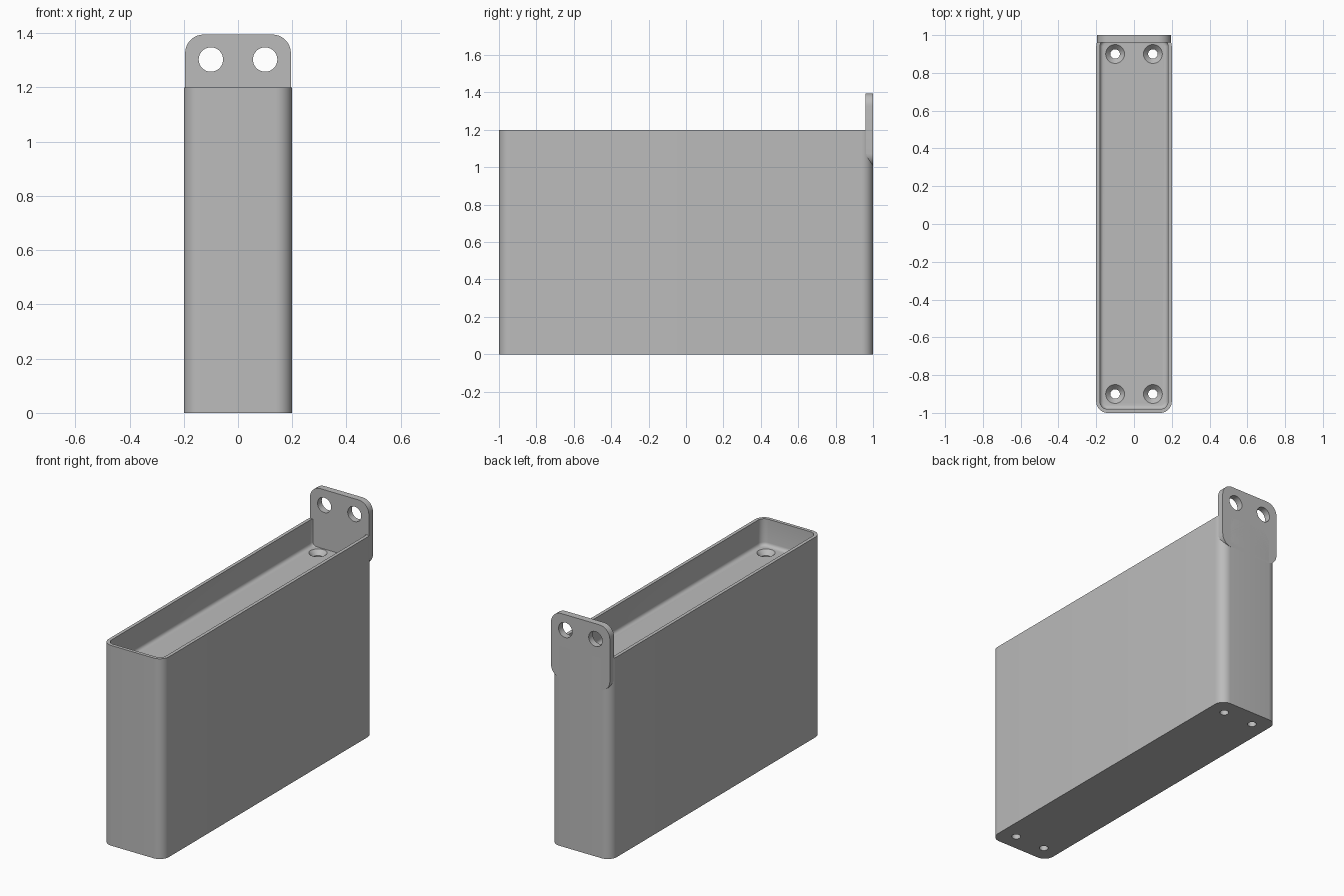
import bpy, bmesh, math
from mathutils import Matrix

cube = bpy.data.objects.get("Cube")
if cube:
    bpy.data.objects.remove(cube)

grey = bpy.data.materials.new("plain grey")
grey.use_nodes = True
colour = (0.5, 0.5, 0.5, 1)
grey.diffuse_color = colour
grey.node_tree.nodes["Principled BSDF"].inputs["Base Color"].default_value = colour


def ring(hx, hy, r, z, steps=10):
    """Rounded rectangle outline; a circle when hx == hy == r."""
    pts = []
    for i, (sx, sy) in enumerate([(1, 1), (-1, 1), (-1, -1), (1, -1)]):
        for k in range(steps + 1):
            a = math.pi / 2 * (i + k / steps)
            if hx == r and k == steps:
                continue
            pts.append((sx * (hx - r) + r * math.cos(a),
                        sy * (hy - r) + r * math.sin(a), z))
    return pts


def loft(name, rings, matrix=Matrix()):
    """Skin a stack of outlines and cap both ends."""
    bm = bmesh.new()
    loops = [[bm.verts.new(p) for p in pts] for pts in rings]
    n = len(loops[0])
    for a, b in zip(loops, loops[1:]):
        for i in range(n):
            j = (i + 1) % n
            bm.faces.new((a[i], a[j], b[j], b[i]))
    bm.faces.new(loops[0][::-1])
    bm.faces.new(loops[-1])
    bmesh.ops.transform(bm, matrix=matrix, verts=bm.verts)
    bmesh.ops.recalc_face_normals(bm, faces=bm.faces)
    mesh = bpy.data.meshes.new(name)
    bm.to_mesh(mesh)
    bm.free()
    mesh.materials.append(grey)
    obj = bpy.data.objects.new(name, mesh)
    bpy.context.collection.objects.link(obj)
    return obj


def cut(target, cutter):
    mod = target.modifiers.new(cutter.name, "BOOLEAN")
    mod.operation = "DIFFERENCE"
    mod.solver = "EXACT"
    mod.object = cutter
    bpy.context.view_layer.objects.active = target
    bpy.ops.object.modifier_apply(modifier=mod.name)
    bpy.data.objects.remove(cutter)


# Deep body with a shallow tray in its top and a small fillet round the floor
height, floor, fillet = 1.2, 1.04, 0.02
body_rings = [ring(0.2, 1, 0.06, 0), ring(0.2, 1, 0.06, height),
              ring(0.18, 0.98, 0.04, height)]
for k in range(5):
    a = math.pi / 2 * k / 4
    d = fillet * (1 - math.cos(a))
    body_rings.append(ring(0.18 - d, 0.98 - d, 0.04 - d,
                           floor + fillet * (1 - math.sin(a))))
body = loft("body", body_rings)

# Countersunk screw holes running down through the body
for x in (-0.1, 0.1):
    for y in (-0.9, 0.9):
        profile = [(0.025, -0.1), (0.025, floor - 0.027),
                   (0.05, floor), (0.05, floor + 0.05)]
        cut(body, loft("screw_hole", [ring(r, r, r, z) for r, z in profile],
                       Matrix.Translation((x, y, 0))))

# Rounded mounting plate, flush with the back
upright = Matrix.Translation((0, 0.98, 1.2)) @ Matrix.Rotation(math.pi / 2, 4, "X")
plate = loft("mounting_plate",
             [ring(0.195, 0.195, 0.068, z) for z in (-0.02, 0.02)], upright)
for x in (-0.1, 0.1):
    cut(plate, loft("mounting_hole",
                    [ring(0.045, 0.045, 0.045, z) for z in (-0.1, 0.1)],
                    Matrix.Translation((x, 0, 0.103)) @ upright))

# Smooth the rounded corners, keep the edges crisp
for obj in (body, plate):
    bpy.ops.object.select_all(action="DESELECT")
    obj.select_set(True)
    bpy.context.view_layer.objects.active = obj
    bpy.ops.object.shade_smooth_by_angle(angle=math.radians(30))
